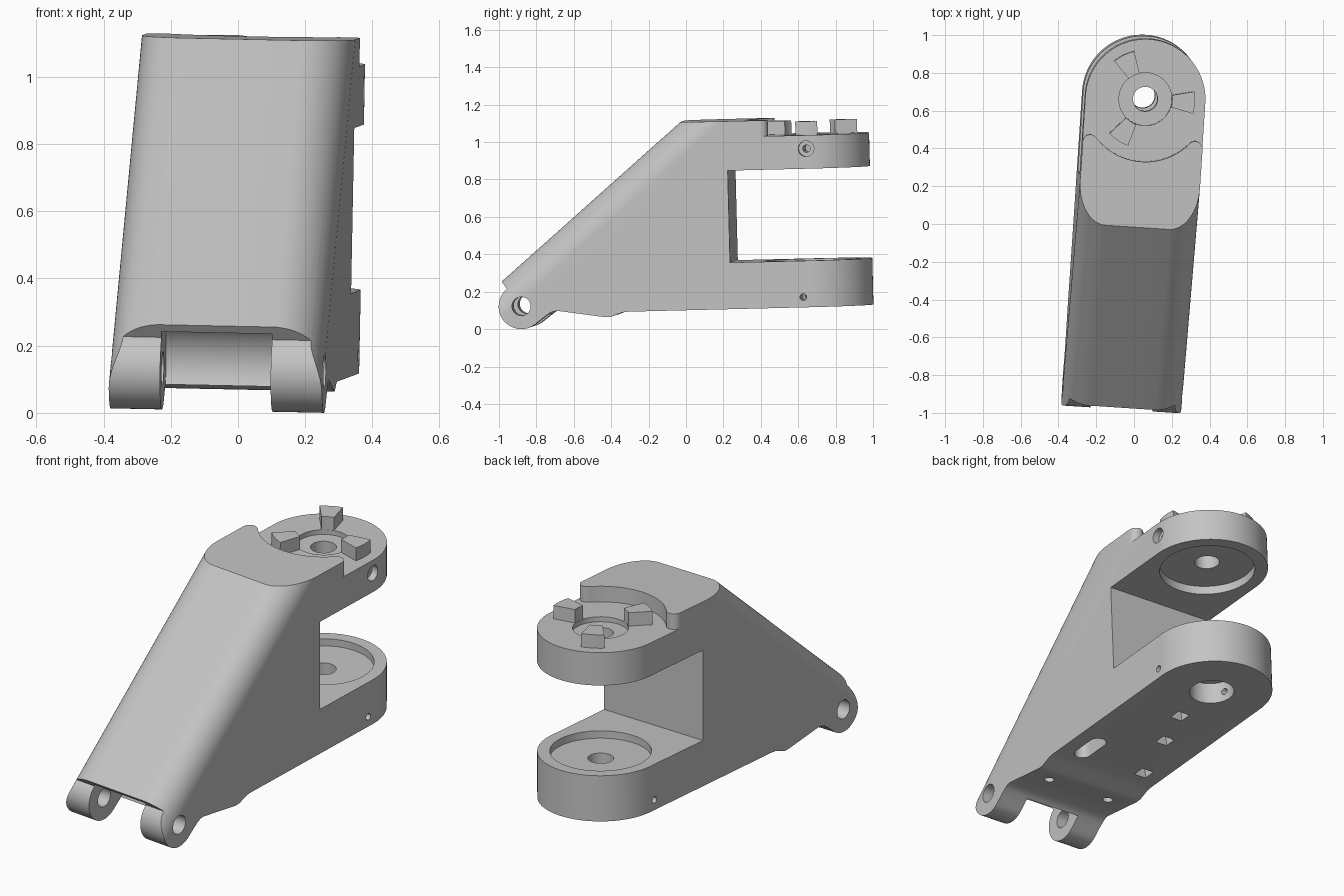
import bpy, bmesh
from math import sin, cos, radians, sqrt, atan2, degrees
from mathutils import Matrix, Vector

if "Cube" in bpy.data.objects:
    bpy.data.objects.remove(bpy.data.objects["Cube"])

W = 0.318                      # half width of the bracket
PY = 0.685                     # y of the vertical pivot
HY, HZ, HR = -0.862, 0.15, 0.122   # hinge centre and lug radius
TOP, SHELF = 1.112, 1.027

grey = bpy.data.materials.new("light_grey")
grey.diffuse_color = (0.55, 0.55, 0.55, 1)
grey.use_nodes = True
grey.node_tree.nodes["Principled BSDF"].inputs["Base Color"].default_value = grey.diffuse_color


def arc(cx, cy, r, a0, a1, n=24):
    return [(cx + r * cos(radians(a0 + (a1 - a0) * i / n)),
             cy + r * sin(radians(a0 + (a1 - a0) * i / n))) for i in range(n + 1)]


def circle(cx, cy, r, n=48):
    return arc(cx, cy, r, 0, 360, n)[:-1]


def prism(name, pts, lo, hi, place):
    """Extrude a 2D outline from lo to hi; place(a, b, t) gives the 3D point."""
    bm = bmesh.new()
    ends = [[bm.verts.new(place(a, b, t)) for a, b in pts] for t in (lo, hi)]
    bm.faces.new(ends[0][::-1])
    bm.faces.new(ends[1])
    n = len(pts)
    for i in range(n):
        j = (i + 1) % n
        bm.faces.new((ends[0][i], ends[0][j], ends[1][j], ends[1][i]))
    bmesh.ops.recalc_face_normals(bm, faces=bm.faces)
    me = bpy.data.meshes.new(name)
    bm.to_mesh(me)
    bm.free()
    me.materials.append(grey)
    ob = bpy.data.objects.new(name, me)
    bpy.context.collection.objects.link(ob)
    return ob


def along_x(a, b, t):
    return (t, a, b)


def along_z(a, b, t):
    return (a, b, t)


def combine(target, tool, operation='DIFFERENCE'):
    mod = target.modifiers.new("cut", 'BOOLEAN')
    mod.operation, mod.solver, mod.object = operation, 'EXACT', tool
    bpy.context.view_layer.objects.active = target
    bpy.ops.object.modifier_apply(modifier=mod.name)
    bpy.data.objects.remove(tool)


def cut_z(pts, lo, hi):
    combine(body, prism("cutter", pts, lo, hi, along_z))


def cut_x(pts, lo, hi):
    combine(body, prism("cutter", pts, lo, hi, along_x))


# Side profile: fork arms, sloping nose, hinge lug, underside ramp
slope = atan2(TOP - 0.288, 0.973)
nx, nz = -sin(slope), cos(slope)
lug_a = degrees(atan2(0.245 - HZ, -0.94 - HY))
profile = [(1.05, 0.107), (1.05, 0.356), (0.262, 0.356), (0.262, 0.848),
           (1.05, 0.848), (1.05, TOP), (-0.2, TOP),
           (-0.94 + nx * 0.1, 0.245 + nz * 0.1)]
profile += arc(HY, HZ, HR, lug_a, 306, 32)
profile += [(-0.765, 0.071), (-0.74, 0.09), (-0.715, 0.107), (-0.695, 0.117), (-0.67, 0.121),
            (-0.43, 0.083), (-0.405, 0.080), (-0.38, 0.083), (-0.32, 0.104), (-0.29, 0.107)]
body = prism("fork_bracket", profile, -0.5, 0.5, along_x)

# Sloping face with large rounded edges, trims the body to width
S = Vector((0, cos(slope), sin(slope)))
N = Vector((0, nx, nz))
O = Vector((0, 0.007, TOP))
R = 0.15
section = [(-W, -2.2), (W, -2.2)] + arc(W - R, -R, R, 0, 90) + arc(R - W, -R, R, 90, 180)
combine(body, prism("nose_trim", section, -2.5, 2.5,
                    lambda a, b, t: O + Vector((a, 0, 0)) + S * t + N * b), 'INTERSECT')

# Rounded ends of both arms
cut_z([(-0.6, PY)] + arc(0, PY, W, 180, 0, 64) + [(0.6, PY), (0.6, 1.3), (-0.6, 1.3)], -0.2, 1.4)

# Curved step on top with rounded horns
hr, sr = 0.04, 0.33
hx = W - hr
hy = PY - sqrt((sr + hr) ** 2 - hx ** 2)
ang = degrees(atan2(PY - hy, hx))
step = [(-0.6, hy)] + arc(-hx, hy, hr, 180, ang, 10)
step += arc(0, PY, sr, 180 + ang, 360 - ang, 40)[1:-1]
step += arc(hx, hy, hr, 180 - ang, 0, 10) + [(0.6, hy), (0.6, 1.3), (-0.6, 1.3)]
cut_z(step, SHELF, 1.4)

# Gap between the hinge lugs, then the pin holes
g = 0.145
na = degrees(atan2(nz, nx))
gap = arc(HY, HZ, g, na, -60, 28)
gap += [(gap[-1][0], -0.2), (-1.4, -0.2),
        (gap[0][0] - S.y * 0.4, gap[0][1] - S.z * 0.4)]
cut_x(gap, -0.165, 0.165)
cut_x(circle(HY, HZ, 0.05), -0.6, 0.6)

# Pivot bores and bearing seats
cut_z(circle(0, PY, 0.14), 1.0, 1.3)
cut_z(circle(0, PY, 0.25, 64), 0.6, 0.895)
cut_z(circle(0, PY, 0.255, 64), 0.316, 0.6)
cut_z(circle(0, PY, 0.117), -0.1, 0.225)
cut_z(circle(0, PY, 0.065), 0.15, 1.2)

# Set screw holes
cut_x(circle(PY, 0.955, 0.042, 32), 0.28, 0.6)
cut_x(circle(PY, 0.955, 0.02, 24), 0.03, 0.5)
cut_x(circle(PY - 0.035, 0.162, 0.018, 24), -0.6, 0.6)

# Pockets and screw holes in the underside
cut_z(arc(0.19, -0.07, 0.045, 0, 180, 16) + arc(0.19, -0.20, 0.045, 180, 360, 16), -0.1, 0.21)
for x, y in ((-0.01, 0.39), (-0.095, 0.14), (-0.2, -0.19)):
    cut_z([(x - 0.035, y - 0.035), (x + 0.035, y - 0.035),
           (x + 0.035, y + 0.035), (x - 0.035, y + 0.035)], -0.1, 0.19)
for side in (-1, 1):
    cut_z(circle(side * 0.19, -0.5, 0.027, 24), -0.1, 0.2)

# Three coupling teeth around the upper bore
parts = [body]
for i in range(3):
    a = 120 * i
    outline = arc(0, PY, 0.262, a - 13, a + 13, 8) + arc(0, PY, 0.141, a + 13, a - 13, 8)
    parts.append(prism("coupling_tooth_%d" % (i + 1), outline, SHELF - 0.02, 1.10, along_z))

# Slight overall tilt, smooth shading with crisp edges
tilt = (Matrix.Translation((-0.005, 0.004, 0)) @ Matrix.Rotation(radians(-3.8), 4, 'Z')
        @ Matrix.Rotation(radians(1.4), 4, 'X') @ Matrix.Rotation(radians(1.2), 4, 'Y'))
for ob in parts:
    ob.data.transform(tilt)
    bpy.ops.object.select_all(action='DESELECT')
    ob.select_set(True)
    bpy.context.view_layer.objects.active = ob
    bpy.ops.object.shade_smooth_by_angle(angle=radians(30))
